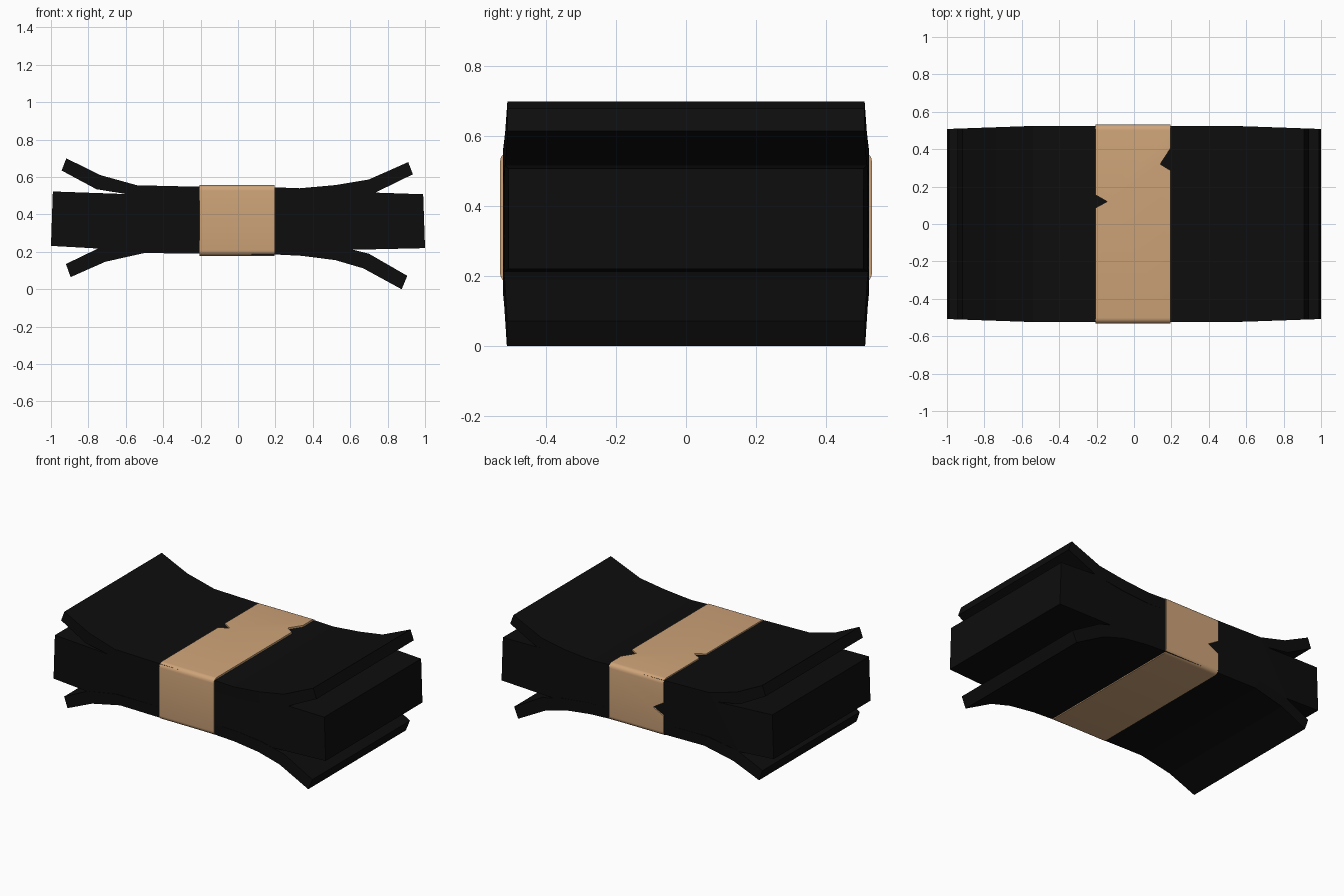
import bpy, bmesh, math

if "Cube" in bpy.data.objects:
    bpy.data.objects.remove(bpy.data.objects["Cube"])


def material(name, rgb):
    m = bpy.data.materials.new(name)
    m.diffuse_color = (*rgb, 1)
    m.use_nodes = True
    m.node_tree.nodes["Principled BSDF"].inputs["Base Color"].default_value = m.diffuse_color
    return m


BLACK = material("black_paper", (0.004, 0.004, 0.004))
TAN = material("tan_band", (0.62, 0.37, 0.19))


def make_object(name, bm, mat):
    bmesh.ops.recalc_face_normals(bm, faces=bm.faces)
    me = bpy.data.meshes.new(name)
    bm.to_mesh(me)
    bm.free()
    ob = bpy.data.objects.new(name, me)
    bpy.context.collection.objects.link(ob)
    me.materials.append(mat)
    return ob


def half_width(x):
    # sides taper slightly towards the ends
    return 0.524 - 0.016 * max(0, abs(x) - 0.55) / 0.45


def slab(name, pairs):
    # pairs: (top x, top z, bottom x, bottom z) along the length
    bm = bmesh.new()
    rings = []
    for tx, tz, bx, bz in pairs:
        w, v = half_width(tx), half_width(bx)
        rings.append([bm.verts.new(c) for c in
                      ((tx, -w, tz), (tx, w, tz), (bx, v, bz), (bx, -v, bz))])
    for a, b in zip(rings, rings[1:]):
        for i in range(4):
            j = (i + 1) % 4
            bm.faces.new((a[i], a[j], b[j], b[i]))
    bm.faces.new(rings[0])
    bm.faces.new(rings[-1])
    return make_object(name, bm, BLACK)


# thick middle of the bundle
slab("middle_stack", [
    (-0.99, 0.523, -1.0, 0.232), (-0.57, 0.508, -0.75, 0.218),
    (-0.2, 0.50, -0.2, 0.215), (0.2, 0.50, 0.2, 0.21),
    (0.70, 0.518, 0.65, 0.212), (0.99, 0.508, 1.0, 0.22)])

# top notes curling up
slab("upper_notes", [
    (-0.918, 0.70, -0.943, 0.635), (-0.735, 0.61, -0.757, 0.535),
    (-0.54, 0.556, -0.57, 0.505), (-0.2, 0.548, -0.2, 0.475),
    (0.2, 0.545, 0.2, 0.47), (0.33, 0.54, 0.33, 0.465),
    (0.52, 0.557, 0.53, 0.48), (0.70, 0.587, 0.73, 0.515),
    (0.91, 0.68, 0.935, 0.615)])

# bottom notes curling down
slab("lower_notes", [
    (-0.92, 0.135, -0.895, 0.065), (-0.74, 0.222, -0.71, 0.147),
    (-0.53, 0.26, -0.5, 0.194), (-0.2, 0.26, -0.2, 0.19),
    (0.2, 0.255, 0.2, 0.186), (0.36, 0.25, 0.34, 0.179),
    (0.54, 0.23, 0.52, 0.156), (0.70, 0.19, 0.67, 0.112),
    (0.905, 0.072, 0.875, 0.0)])


def rounded_rect(y, z0, z1, r, n=5):
    pts = []
    for k, (cy, cz) in enumerate(((y - r, z1 - r), (r - y, z1 - r),
                                  (r - y, z0 + r), (y - r, z0 + r))):
        for i in range(n + 1):
            a = math.pi / 2 * (k + i / n)
            pts.append((cy + r * math.cos(a), cz + r * math.sin(a)))
    return pts


# paper band wrapped round the middle
bm = bmesh.new()
outer = rounded_rect(0.532, 0.179, 0.557, 0.03)
inner = rounded_rect(0.514, 0.197, 0.539, 0.012)
loops = [[bm.verts.new((x, *p)) for p in pts] for x, pts in
         ((-0.207, outer), (0.195, outer), (0.195, inner), (-0.207, inner))]
n = len(outer)
for a, b in zip(loops, loops[1:] + loops[:1]):
    for i in range(n):
        bm.faces.new((a[i], a[(i + 1) % n], b[(i + 1) % n], b[i]))
band = make_object("paper_band", bm, TAN)


# torn notches in the band edges
def notch(name, tri, depth):
    bm = bmesh.new()
    f = bm.faces.new([bm.verts.new(p) for p in tri])
    g = bmesh.ops.extrude_face_region(bm, geom=[f])["geom"]
    bmesh.ops.translate(bm, vec=depth, verts=[e for e in g if isinstance(e, bmesh.types.BMVert)])
    ob = make_object(name, bm, TAN)
    ob.hide_render = True
    ob.hide_viewport = True
    mod = band.modifiers.new(name, "BOOLEAN")
    mod.operation = "DIFFERENCE"
    mod.solver = "EXACT"
    mod.object = ob


UP, BACK = (0, 0, 0.1), (0, 0.1, 0)
notch("notch_left", [(-0.22, 0.078, 0.5), (-0.143, 0.12, 0.5), (-0.22, 0.164, 0.5)], UP)
notch("notch_right", [(0.205, 0.28, 0.5), (0.14, 0.32, 0.5), (0.205, 0.42, 0.5)], UP)
notch("notch_back", [(-0.22, 0.48, 0.31), (-0.13, 0.48, 0.355), (-0.22, 0.48, 0.41)], BACK)

bpy.ops.object.select_all(action="DESELECT")
band.select_set(True)
bpy.context.view_layer.objects.active = band
bpy.ops.object.shade_smooth_by_angle(angle=math.radians(30))
